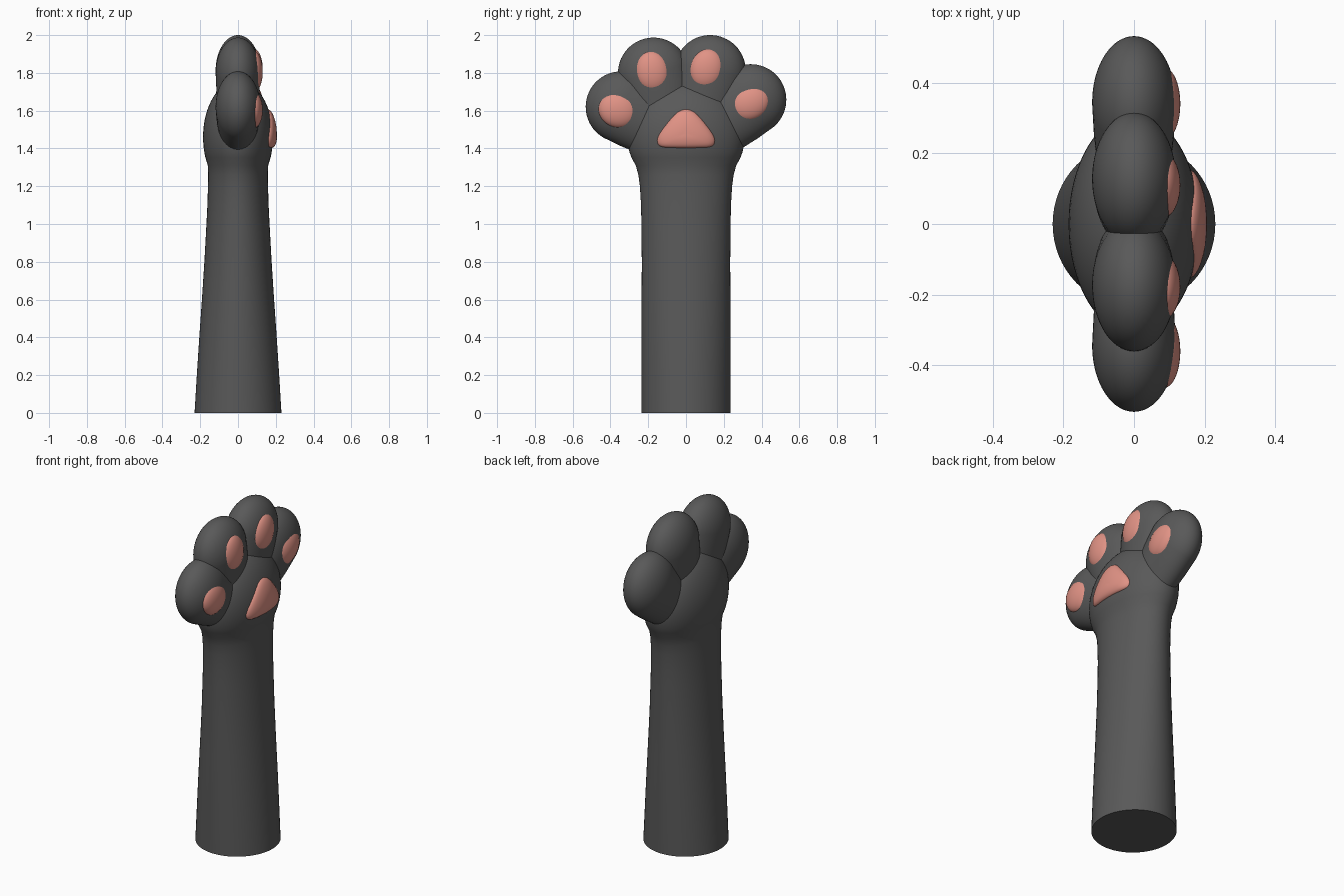
import bpy
import bmesh
from math import sin, cos, pi, sqrt, atan2, radians
from mathutils import Matrix, Vector

cube = bpy.data.objects.get("Cube")
if cube:
    bpy.data.objects.remove(cube, do_unlink=True)


def material(name, rgb):
    m = bpy.data.materials.new(name)
    m.use_nodes = True
    m.diffuse_color = (*rgb, 1)
    m.node_tree.nodes["Principled BSDF"].inputs["Base Color"].default_value = (*rgb, 1)
    return m


FUR = material("charcoal fur", (0.1, 0.1, 0.1))
PINK = material("pink pad", (0.75, 0.29, 0.235))


def finish(name, bm, mat, matrix=Matrix()):
    """Turn a bmesh into a smooth shaded object."""
    bmesh.ops.remove_doubles(bm, verts=bm.verts, dist=0.0001)
    bmesh.ops.recalc_face_normals(bm, faces=bm.faces)
    mesh = bpy.data.meshes.new(name)
    bm.to_mesh(mesh)
    bm.free()
    mesh.materials.append(mat)
    obj = bpy.data.objects.new(name, mesh)
    obj.matrix_world = matrix
    bpy.context.collection.objects.link(obj)
    bpy.ops.object.select_all(action='DESELECT')
    obj.select_set(True)
    bpy.context.view_layer.objects.active = obj
    bpy.ops.object.shade_smooth_by_angle(angle=radians(40))
    return obj


def bridge(bm, rings):
    for a, b in zip(rings, rings[1:]):
        n = len(a)
        for i in range(n):
            j = (i + 1) % n
            bm.faces.new((a[i], a[j], b[j], b[i]))


def loft(name, sections, mat, matrix=Matrix(), n=64):
    """Skin elliptical sections (z, x radius, y radius), first one capped."""
    bm = bmesh.new()
    rings = [[bm.verts.new((rx * cos(2 * pi * i / n), ry * sin(2 * pi * i / n), z))
              for i in range(n)] for z, rx, ry in sections]
    bridge(bm, rings)
    bm.faces.new(rings[0])
    return finish(name, bm, mat, matrix)


# Arm flaring into an ellipsoid palm
PALM = Vector((0.185, 0.31, 0.3))
PALM_Z = 1.46
arm = [(0, 0.23, 0.236), (0.2, 0.218, 0.236), (0.4, 0.205, 0.236), (0.6, 0.191, 0.235),
       (0.8, 0.178, 0.234), (1.0, 0.167, 0.236), (1.1, 0.162, 0.238), (1.2, 0.159, 0.244),
       (1.26, 0.158, 0.252), (1.31, 0.16, 0.266)]
steps = 20
start = -0.37
for k in range(steps + 1):
    a = start + (pi / 2 - start) * k / steps
    arm.append((PALM_Z + PALM.z * sin(a), PALM.x * cos(a), PALM.y * cos(a)))
loft("arm_and_palm", arm, FUR)

# Toes: round tip, tapering back into the palm
R = 0.188
FLAT = 0.63
toe = [(-0.3, 0.152 * FLAT, 0.152), (-0.2, 0.168 * FLAT, 0.168), (-0.1, 0.181 * FLAT, 0.181)]
for k in range(17):
    a = pi / 2 * k / 16
    toe.append((R * sin(a), R * FLAT * cos(a), R * cos(a)))

# name, centre (y, z), toe axis, pad centre (y, z), pad axis, pad half sizes
TOES = [
    ("outer_right", (-0.343, 1.62), (-0.87, 0.5), (-0.36, 1.603), (-0.94, 0.34), (0.105, 0.094)),
    ("inner_right", (-0.172, 1.799), (-0.25, 0.96), (-0.178, 1.806), (-0.17, 0.98), (0.109, 0.09)),
    ("inner_left", (0.128, 1.812), (0.2, 0.98), (0.11, 1.82), (0.24, 0.97), (0.108, 0.09)),
    ("outer_left", (0.343, 1.658), (0.77, 0.64), (0.34, 1.64), (0.86, 0.5), (0.107, 0.09)),
]


def along(y, z, axis):
    """Place local z along an axis in the side plane."""
    return Matrix.Translation((0, y, z)) @ Matrix.Rotation(atan2(-axis[0], axis[1]), 4, 'X')


for name, c, axis, pc, paxis, (long, short) in TOES:
    loft(name + "_toe", toe, FUR, along(*c, axis))
    # Domed oval toe pad
    bm = bmesh.new()
    bmesh.ops.create_uvsphere(bm, u_segments=40, v_segments=24, radius=1)
    bmesh.ops.scale(bm, vec=(0.047, short, long), verts=bm.verts)
    finish(name + "_toe_pad", bm, PINK, Matrix.Translation((0.084, 0, 0)) @ along(*pc, paxis))


# Palm pad: rounded triangle dome following the palm surface
half = [(0, 1.614), (0.045, 1.6), (0.085, 1.555), (0.125, 1.505), (0.155, 1.46),
        (0.158, 1.425), (0.135, 1.403), (0.07, 1.402), (0, 1.401)]
outline = half + [(-y, z) for y, z in reversed(half[1:-1])]
MID_Z = 1.48


def palm_x(y, z):
    return PALM.x * sqrt(max(0, 1 - (y / PALM.y) ** 2 - ((z - PALM_Z) / PALM.z) ** 2))


bm = bmesh.new()
rings = []
for t, lift in ((1, -0.03), (1, 0.0), (0.93, 0.01), (0.78, 0.017), (0.5, 0.021), (0.2, 0.022)):
    ring = []
    for y, z in outline:
        y, z = y * t, MID_Z + (z - MID_Z) * t
        ring.append(bm.verts.new((palm_x(y, z) + lift, y, z)))
    rings.append(ring)
bridge(bm, rings)
bm.faces.new(rings[-1])
pad = finish("palm_pad", bm, PINK)
sub = pad.modifiers.new("smooth", 'SUBSURF')
sub.levels = sub.render_levels = 2
for p in pad.data.polygons:
    p.use_smooth = True
for e in pad.data.edges:
    e.use_edge_sharp = False
